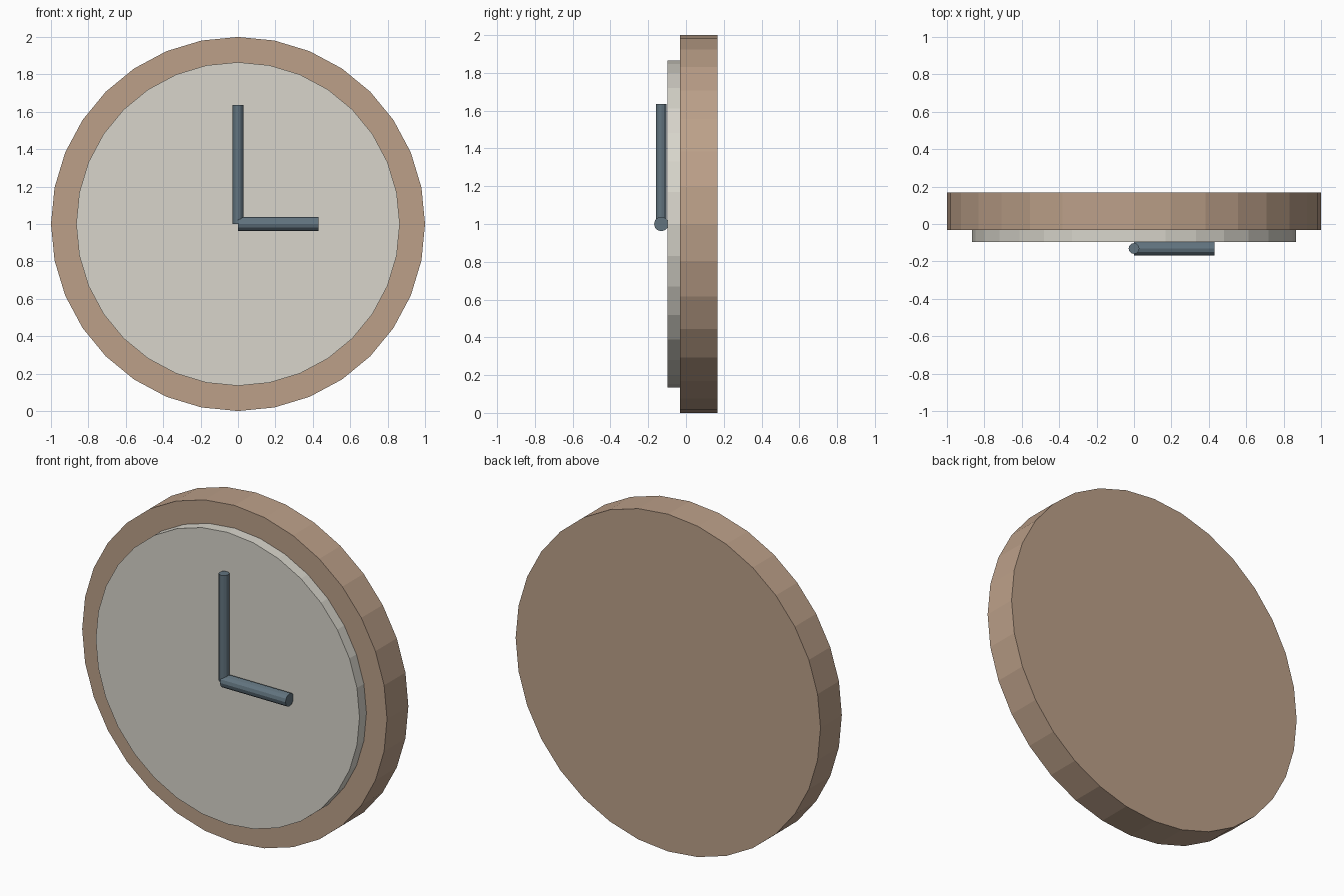
import bpy
import math

if "Cube" in bpy.data.objects:
    bpy.data.objects.remove(bpy.data.objects["Cube"])


def material(name, rgb):
    # sRGB 0-255 to linear
    lin = [((c / 255 + 0.055) / 1.055) ** 2.4 for c in rgb]
    m = bpy.data.materials.new(name)
    m.diffuse_color = (*lin, 1)
    m.use_nodes = True
    m.node_tree.nodes["Principled BSDF"].inputs["Base Color"].default_value = m.diffuse_color
    return m


WOOD = material("tan_wood", (188, 160, 137))
CREAM = material("pale_cream", (216, 213, 203))
SLATE = material("slate_grey", (98, 116, 127))


def cylinder(name, radius, length, sides, centre, rotation, mat):
    bpy.ops.mesh.primitive_cylinder_add(vertices=sides, radius=radius, depth=length,
                                        location=centre, rotation=rotation)
    ob = bpy.context.object
    ob.name = name
    ob.data.materials.append(mat)
    return ob


FACING = (math.pi / 2, 0, 0)

# Round case and the raised dial in front of it
cylinder("case", 1.0, 0.20, 32, (0, 0.068, 1), FACING, WOOD)
cylinder("dial", 0.865, 0.085, 32, (0, -0.0545, 1), FACING, CREAM)

# Hands: minute hand points up, hour hand points right
cylinder("minute_hand", 0.029, 0.635, 12, (0, -0.131, 1.3175), (0, 0, 0), SLATE)
cylinder("hour_hand", 0.038, 0.43, 12, (0.215, -0.131, 1), (0, math.pi / 2, 0), SLATE)
